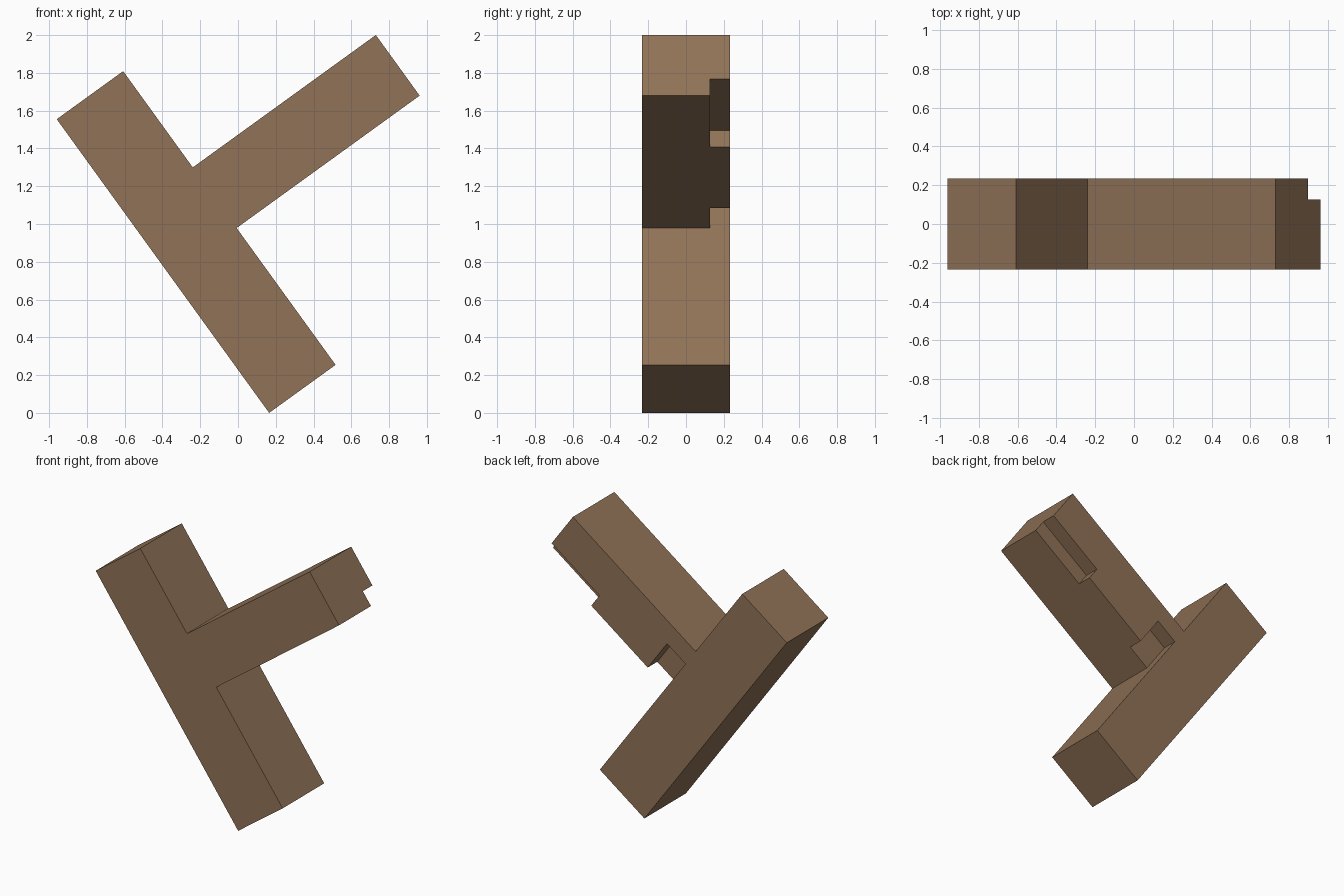
import bpy, bmesh, math
from mathutils import Matrix

if "Cube" in bpy.data.objects:
    bpy.data.objects.remove(bpy.data.objects["Cube"])

wood = bpy.data.materials.new("brown_wood")
wood.diffuse_color = (0.28, 0.17, 0.095, 1)
wood.use_nodes = True
wood.node_tree.nodes["Principled BSDF"].inputs["Base Color"].default_value = wood.diffuse_color

HALF = 0.234
# local plan (u along the stem, v along the crossbar) tilted into the x-z plane
FRAME = Matrix.Translation((0.165, 0, 0)) @ Matrix.Rotation(-math.radians(35.88), 4, 'Y')


def prism(name, outline, y0, y1):
    """Extrude a u-v outline from y0 to y1."""
    bm = bmesh.new()
    face = bm.faces.new([bm.verts.new((u, y0, v)) for u, v in outline])
    ext = bmesh.ops.extrude_face_region(bm, geom=[face])
    verts = [g for g in ext["geom"] if isinstance(g, bmesh.types.BMVert)]
    bmesh.ops.translate(bm, verts=verts, vec=(0, y1 - y0, 0))
    bmesh.ops.transform(bm, matrix=FRAME, verts=bm.verts)
    bmesh.ops.recalc_face_normals(bm, faces=bm.faces)
    me = bpy.data.meshes.new(name)
    bm.to_mesh(me)
    bm.free()
    me.materials.append(wood)
    ob = bpy.data.objects.new(name, me)
    bpy.context.collection.objects.link(ob)
    return ob


# T-shaped body: crossbar plus stem
U1, U2, V1, V2 = 0.434, 1.630, 0.894, 1.290
body = prism("t_shaped_block", [(0, 0), (U1, 0), (U1, V1), (U2, V1), (U2, V2),
                                (U1, V2), (U1, 1.919), (0, 1.919)], -HALF, HALF)

# notches in the back lower edge of the stem: (u start, u end, depth)
for u0, u1, depth in ((U1, U1 + 0.18, 0.26), (U1 + 0.73, U2 + 0.1, 0.11)):
    cut = prism("notch_cutter", [(u0, V1 - 0.1), (u1, V1 - 0.1),
                                 (u1, V1 + depth), (u0, V1 + depth)], 0.126, HALF + 0.1)
    # keep the cutter clear of the crossbar by trimming exactly at its face
    cut.hide_render = True
    mod = body.modifiers.new("notch", 'BOOLEAN')
    mod.operation = 'DIFFERENCE'
    mod.solver = 'EXACT'
    mod.object = cut
    bpy.context.view_layer.objects.active = body
    bpy.ops.object.modifier_apply(modifier=mod.name)
    bpy.data.objects.remove(cut)
